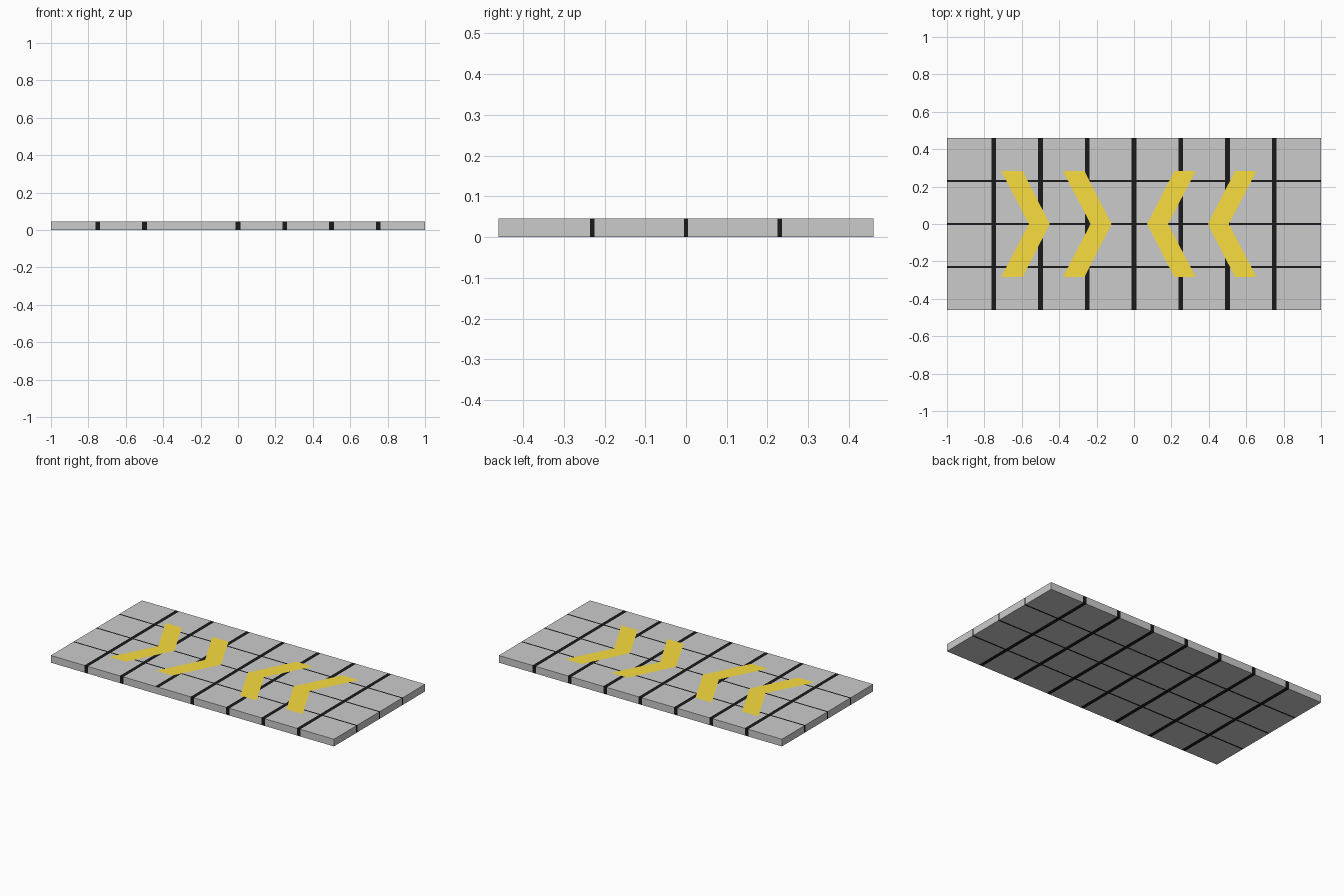
import bpy, bmesh

if "Cube" in bpy.data.objects:
    bpy.data.objects.remove(bpy.data.objects["Cube"])

L, W, H = 2.0, 0.92, 0.046          # slab size
XW, YW = 0.0125, 0.0055             # half widths of the joint lines
X_LINES = [-0.75 + 0.25 * i for i in range(7)]
Y_LINES = [-0.23, 0.0, 0.23]


def material(name, color):
    m = bpy.data.materials.new(name)
    m.diffuse_color = (*color, 1)
    m.use_nodes = True
    m.node_tree.nodes["Principled BSDF"].inputs["Base Color"].default_value = m.diffuse_color
    return m


def add_object(name, bm, mats):
    me = bpy.data.meshes.new(name)
    bm.to_mesh(me)
    bm.free()
    for m in mats:
        me.materials.append(m)
    ob = bpy.data.objects.new(name, me)
    bpy.context.collection.objects.link(ob)
    return ob


grey = material("slab_grey", (0.8, 0.8, 0.8))
black = material("joint_black", (0.01, 0.01, 0.01))
yellow = material("marking_yellow", (0.95, 0.72, 0.05))

# Paved slab: a box cut along both edges of every joint line
bm = bmesh.new()
bmesh.ops.create_cube(bm, size=1)
for v in bm.verts:
    v.co = (v.co.x * L, v.co.y * W, (v.co.z + 0.5) * H)
cuts = [(0, x + s * XW) for x in X_LINES for s in (-1, 1)]
cuts += [(1, y + s * YW) for y in Y_LINES for s in (-1, 1)]
for axis, pos in cuts:
    co, no = [0, 0, 0], [0, 0, 0]
    co[axis], no[axis] = pos, 1
    bmesh.ops.bisect_plane(bm, geom=bm.verts[:] + bm.edges[:] + bm.faces[:],
                           plane_co=co, plane_no=no)

# Joint faces are black, apart from one that is unpainted on the front edge
for f in bm.faces:
    c = f.calc_center_median()
    joint = (any(abs(c.x - x) < XW for x in X_LINES)
             or any(abs(c.y - y) < YW for y in Y_LINES))
    unpainted = f.normal.y < -0.5 and abs(c.x + 0.25) < XW
    f.material_index = int(joint and not unpainted)
add_object("paved_slab", bm, [grey, black])

# Flat direction markings: (tip x, pointing direction)
for i, (tip, d) in enumerate([(-0.45, 1), (-0.12, 1), (0.07, -1), (0.395, -1)]):
    profile = [(0, 0), (-0.145, 0.283), (-0.26, 0.283),
               (-0.112, 0), (-0.26, -0.283), (-0.145, -0.283)]
    bm = bmesh.new()
    face = bm.faces.new([bm.verts.new((tip + d * x, y, H + 0.001)) for x, y in profile])
    face.normal_update()
    if face.normal.z < 0:
        face.normal_flip()
    add_object(f"chevron_{i + 1}", bm, [yellow])
